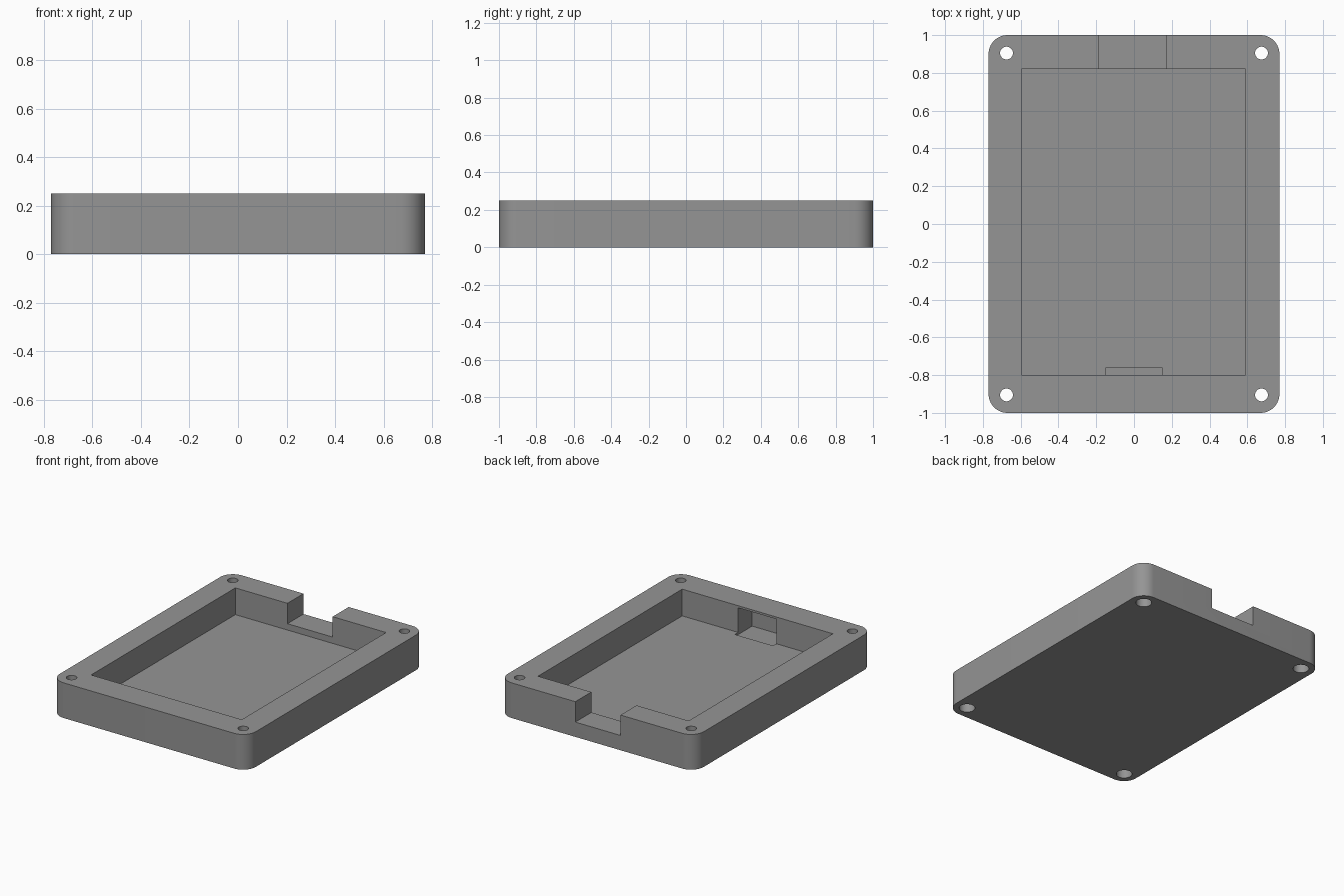
import bpy
import math

if "Cube" in bpy.data.objects:
    bpy.data.objects.remove(bpy.data.objects["Cube"])

grey = bpy.data.materials.new("grey plastic")
grey.diffuse_color = (0.3, 0.3, 0.3, 1)
grey.use_nodes = True
grey.node_tree.nodes["Principled BSDF"].inputs["Base Color"].default_value = grey.diffuse_color


def box(name, x0, x1, y0, y1, z0, z1):
    bpy.ops.mesh.primitive_cube_add(size=1, location=((x0 + x1) / 2, (y0 + y1) / 2, (z0 + z1) / 2))
    ob = bpy.context.object
    ob.name = name
    ob.scale = (x1 - x0, y1 - y0, z1 - z0)
    bpy.ops.object.transform_apply(location=True, rotation=False, scale=True)
    return ob


def cylinder(name, x, y, r, z0, z1):
    bpy.ops.mesh.primitive_cylinder_add(vertices=48, radius=r, depth=z1 - z0, location=(x, y, (z0 + z1) / 2))
    bpy.context.object.name = name
    return bpy.context.object


# Tray body with rounded vertical corners
tray = box("tray", -0.77, 0.77, -1, 1, 0, 0.25)
tray.data.materials.append(grey)
weights = tray.data.attributes.new("bevel_weight_edge", 'FLOAT', 'EDGE')
for e in tray.data.edges:
    a, b = (tray.data.vertices[i].co for i in e.vertices)
    weights.data[e.index].value = 1.0 if abs(a.z - b.z) > 0.1 else 0.0
bevel = tray.modifiers.new("round corners", 'BEVEL')
bevel.limit_method = 'WEIGHT'
bevel.width = 0.1
bevel.segments = 12

cutters = [
    # Main cavity, cable notch in the back wall, pocket in the front wall
    box("cavity_cutter", -0.595, 0.59, -0.80, 0.82, 0.06, 0.4),
    box("notch_cutter", -0.185, 0.17, 0.75, 1.1, 0.105, 0.4),
    box("pocket_cutter", -0.15, 0.15, -0.957, -0.763, 0.045, 0.235),
]
# Screw holes with wider recesses underneath
for x in (-0.675, 0.675):
    for y in (-0.905, 0.905):
        cutters.append(cylinder("screw_hole_cutter", x, y, 0.034, -0.1, 0.4))
        cutters.append(cylinder("screw_head_cutter", x, y, 0.052, -0.1, 0.08))

for c in cutters:
    mod = tray.modifiers.new(c.name, 'BOOLEAN')
    mod.operation = 'DIFFERENCE'
    mod.solver = 'EXACT'
    mod.object = c

# Bake the cuts, then remove the cutters
bpy.ops.object.select_all(action='DESELECT')
tray.select_set(True)
bpy.context.view_layer.objects.active = tray
for name in [m.name for m in tray.modifiers]:
    bpy.ops.object.modifier_apply(modifier=name)
for c in cutters:
    bpy.data.objects.remove(c)
bpy.ops.object.shade_smooth_by_angle(angle=math.radians(30))
